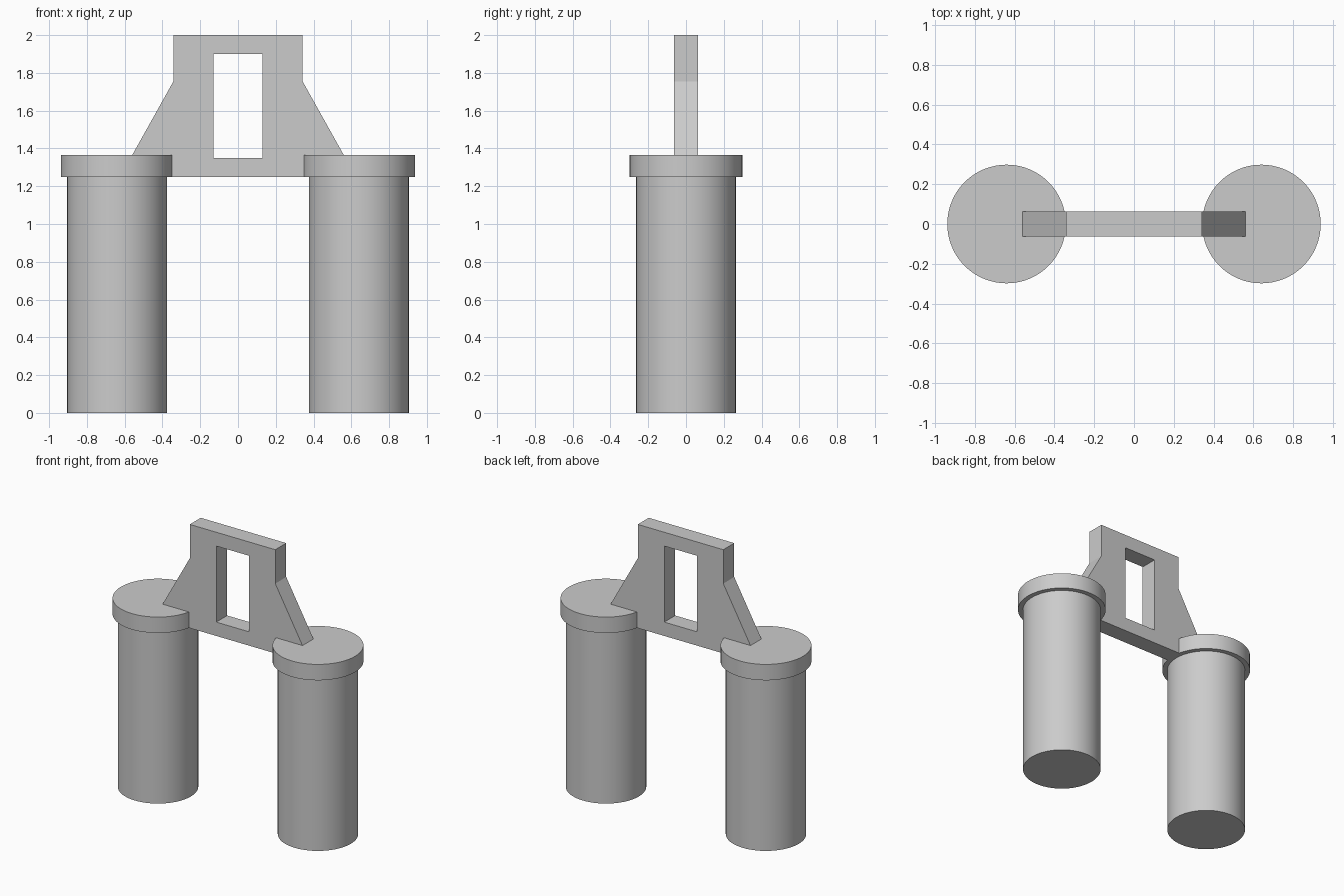
import bpy
import math

default_cube = bpy.data.objects.get("Cube")
if default_cube:
    bpy.data.objects.remove(default_cube, do_unlink=True)

GREY = (0.6, 0.6, 0.6, 1.0)
grey = bpy.data.materials.new("plain grey")
grey.use_nodes = True
grey.diffuse_color = GREY
grey.node_tree.nodes["Principled BSDF"].inputs["Base Color"].default_value = GREY

POST_X = 0.64
CAP_BOTTOM, CAP_TOP = 1.25, 1.365


def cylinder(name, x, radius, bottom, top):
    bpy.ops.mesh.primitive_cylinder_add(
        vertices=64, radius=radius, depth=top - bottom,
        location=(x, 0, (bottom + top) / 2))
    obj = bpy.context.object
    obj.name = name
    obj.data.materials.append(grey)
    bpy.ops.object.shade_smooth_by_angle(angle=math.radians(30))


# Posts with their wider caps
for side, sign in (("left", 1), ("right", -1)):
    cylinder(side + "_post", sign * POST_X, 0.264, 0, CAP_BOTTOM)
    cylinder(side + "_cap", sign * POST_X, 0.298, CAP_BOTTOM, CAP_TOP)


def add_outline(curve, half):
    """Add a closed outline from its right half, mirrored across x = 0."""
    points = half + [(-x, z) for x, z in reversed(half)]
    spline = curve.splines.new("POLY")
    spline.points.add(len(points) - 1)
    for point, (x, z) in zip(spline.points, points):
        point.co = (x, z, 0, 1)
    spline.use_cyclic_u = True


# Bridge plate: tapered outline with a rectangular window
profile = bpy.data.curves.new("bridge_plate", "CURVE")
profile.dimensions = "2D"
profile.fill_mode = "BOTH"
profile.extrude = 0.0625
add_outline(profile, [(0.56, CAP_BOTTOM), (0.56, CAP_TOP), (0.342, 1.755), (0.342, 2.0)])
add_outline(profile, [(0.13, 1.35), (0.13, 1.9)])
plate = bpy.data.objects.new("bridge_plate", profile)
plate.rotation_euler.x = math.pi / 2
bpy.context.collection.objects.link(plate)
profile.materials.append(grey)

# Turn the plate into a flat-shaded mesh
bpy.ops.object.select_all(action="DESELECT")
plate.select_set(True)
bpy.context.view_layer.objects.active = plate
bpy.ops.object.convert(target="MESH")
bpy.ops.object.shade_flat()
